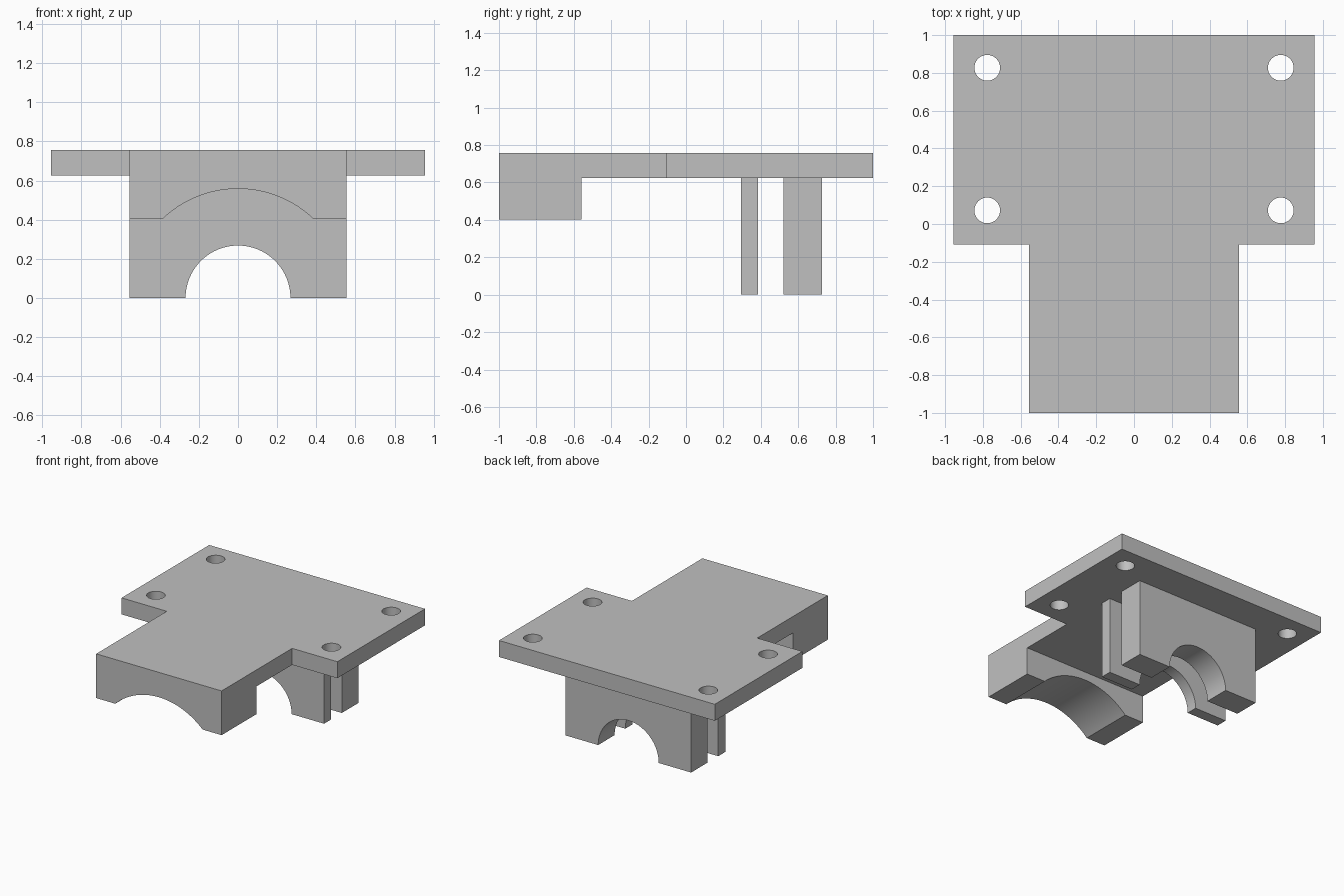
import bpy
import math
from mathutils import Matrix

cube = bpy.data.objects.get("Cube")
if cube:
    bpy.data.objects.remove(cube, do_unlink=True)

# Single plain grey
grey = bpy.data.materials.new("light grey")
grey.use_nodes = True
GREY = (0.53, 0.53, 0.53, 1)
grey.diffuse_color = GREY
grey.node_tree.nodes["Principled BSDF"].inputs["Base Color"].default_value = GREY

TOP, UNDER = 0.757, 0.625       # plate thickness range
HALF, WING = 0.555, 0.955       # half widths of body and plate


def circle(cx, cy, r, n=48):
    return [(cx + r * math.cos(2 * math.pi * i / n),
             cy + r * math.sin(2 * math.pi * i / n)) for i in range(n)]


def extrude(name, loops, depth, matrix):
    """Extrude a flat outline with holes from local z = 0 to depth."""
    curve = bpy.data.curves.new(name, "CURVE")
    curve.dimensions = "2D"
    curve.fill_mode = "BOTH"
    curve.extrude = depth / 2
    for pts in loops:
        spline = curve.splines.new("POLY")
        spline.points.add(len(pts) - 1)
        for p, (x, y) in zip(spline.points, pts):
            p.co = (x, y, 0, 1)
        spline.use_cyclic_u = True
    temp = bpy.data.objects.new(name, curve)
    bpy.context.collection.objects.link(temp)
    graph = bpy.context.evaluated_depsgraph_get()
    mesh = bpy.data.meshes.new_from_object(temp.evaluated_get(graph))
    bpy.data.objects.remove(temp, do_unlink=True)
    mesh.transform(matrix @ Matrix.Translation((0, 0, depth / 2)))
    mesh.materials.clear()
    mesh.materials.append(grey)
    obj = bpy.data.objects.new(name, mesh)
    bpy.context.collection.objects.link(obj)
    bpy.ops.object.select_all(action="DESELECT")
    obj.select_set(True)
    bpy.context.view_layer.objects.active = obj
    bpy.ops.object.mode_set(mode="EDIT")
    bpy.ops.mesh.select_all(action="SELECT")
    bpy.ops.mesh.remove_doubles(threshold=0.0001)
    bpy.ops.mesh.normals_make_consistent(inside=False)
    bpy.ops.object.mode_set(mode="OBJECT")
    bpy.ops.object.shade_smooth_by_angle(angle=math.radians(30))
    return obj


def saddle(name, y0, y1, bottom, top, radius):
    """Block with a round channel along y, centred on the ground line."""
    a0 = math.asin(bottom / radius)
    steps = 40
    arc = [(radius * math.cos(a), radius * math.sin(a))
           for a in (a0 + (math.pi - 2 * a0) * i / steps for i in range(steps + 1))]
    outline = [(HALF, bottom)] + arc + [(-HALF, bottom), (-HALF, top), (HALF, top)]
    stand = Matrix.Translation((0, y1, 0)) @ Matrix.Rotation(math.pi / 2, 4, "X")
    return extrude(name, [outline], y1 - y0, stand)


# T-shaped mounting plate with four screw holes
right_side = [(HALF, -0.56), (HALF, -0.108), (WING, -0.108), (WING, 1)]
outline = right_side + [(-x, y) for x, y in reversed(right_side)]
holes = [circle(x, y, 0.068) for x in (-0.777, 0.777) for y in (0.072, 0.827)]
extrude("mounting_plate", [outline] + holes, TOP - UNDER,
        Matrix.Translation((0, 0, UNDER)))

# Front block with a shallow saddle, and two arched ribs under the plate
saddle("front_saddle_block", -1, -0.56, 0.403, TOP, 0.558)
saddle("thin_arched_rib", 0.295, 0.385, 0, UNDER, 0.268)
saddle("thick_arched_rib", 0.52, 0.728, 0, UNDER, 0.268)
